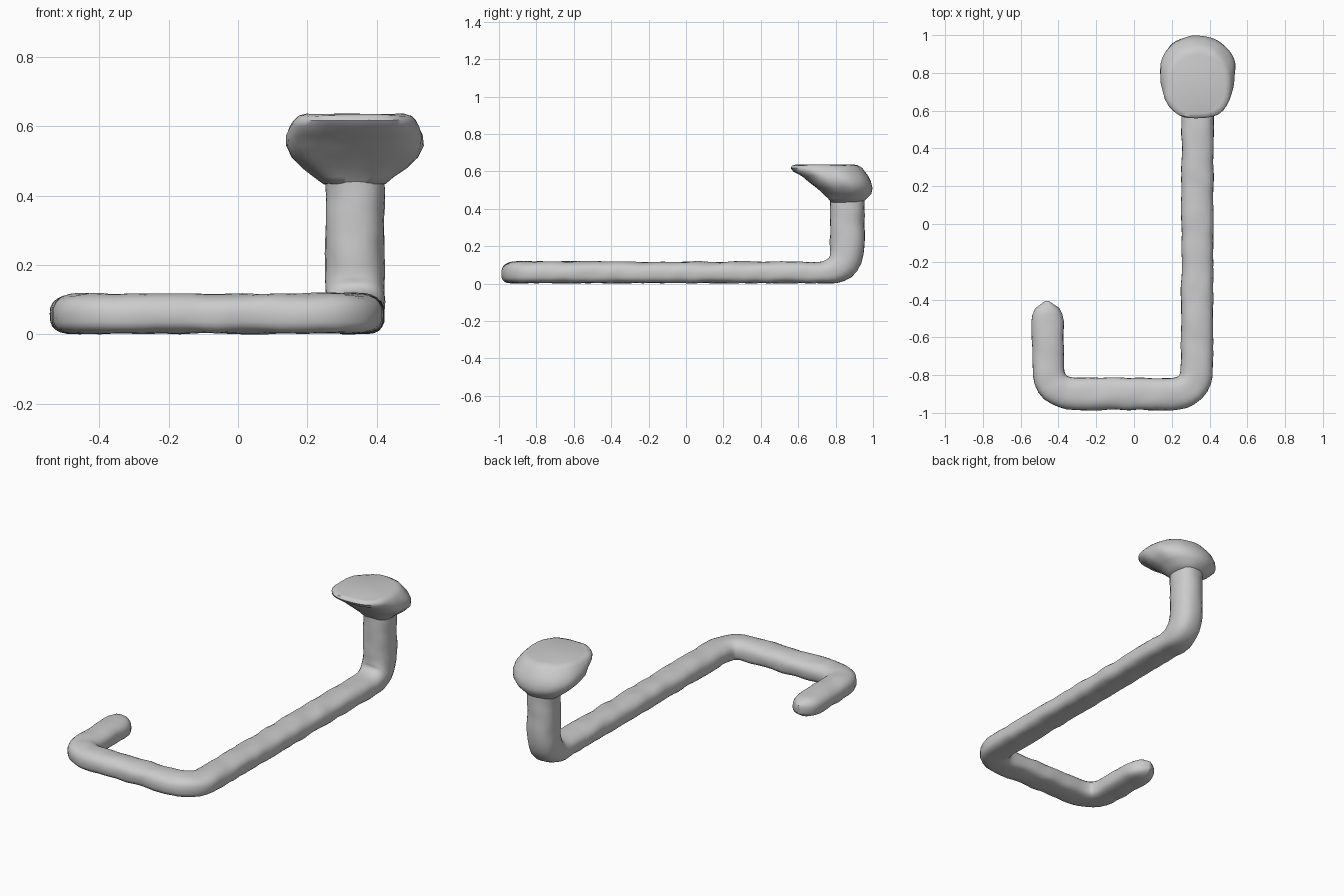
import bpy
import bmesh
import math
from mathutils import Vector, noise

cube = bpy.data.objects.get("Cube")
if cube:
    bpy.data.objects.remove(cube)

grey = bpy.data.materials.new("plain grey")
grey.use_nodes = True
COLOUR = (0.6, 0.6, 0.6, 1)
grey.diffuse_color = COLOUR
grey.node_tree.nodes["Principled BSDF"].inputs["Base Color"].default_value = COLOUR


def power(value, exponent):
    return math.copysign(abs(value) ** exponent, value)


def loft(name, rings, lumps):
    """Skin a list of point rings, cap both ends and roughen slightly."""
    bm = bmesh.new()
    loops = [[bm.verts.new(p) for p in ring] for ring in rings]
    n = len(loops[0])
    for a, b in zip(loops, loops[1:]):
        for i in range(n):
            j = (i + 1) % n
            bm.faces.new((a[i], a[j], b[j], b[i]))
    bm.faces.new(loops[0][::-1])
    bm.faces.new(loops[-1])
    bmesh.ops.recalc_face_normals(bm, faces=bm.faces)
    bm.normal_update()
    for v in bm.verts:
        v.co += v.normal * lumps * noise.noise(v.co * 14)
        v.co.z = max(v.co.z, 0)
    mesh = bpy.data.meshes.new(name)
    bm.to_mesh(mesh)
    bm.free()
    mesh.materials.append(grey)
    obj = bpy.data.objects.new(name, mesh)
    bpy.context.collection.objects.link(obj)
    bpy.ops.object.select_all(action="DESELECT")
    obj.select_set(True)
    bpy.context.view_layer.objects.active = obj
    bpy.ops.object.shade_smooth_by_angle(angle=math.radians(50))
    return obj


def rounded_path(corners, radius, step):
    """Straight runs joined by curved bends, evenly subdivided."""
    path = [corners[0]]

    def run_to(end):
        start = path[-1]
        count = max(1, round((end - start).length / step))
        path.extend(start.lerp(end, k / count) for k in range(1, count + 1))

    for before, c, after in zip(corners, corners[1:], corners[2:]):
        a = c + (before - c).normalized() * radius
        b = c + (after - c).normalized() * radius
        run_to(a)
        for k in range(1, 9):
            t = k / 8
            path.append(a.lerp(c, t).lerp(c.lerp(b, t), t))
    run_to(corners[-1])
    return path


# Bent rod: short hook, front bar, long bar and upright post
LOW = 0.06
corners = [Vector(p) for p in ((-0.46, -0.41, LOW), (-0.452, -0.9, LOW),
                               (0.333, -0.9, LOW), (0.338, 0.862, LOW),
                               (0.338, 0.862, 0.5))]
path = rounded_path(corners, 0.14, 0.035)
rings = []
travel = 0
for i, p in enumerate(path):
    tangent = (path[min(i + 1, len(path) - 1)] - path[max(i - 1, 0)]).normalized()
    if i:
        travel += (p - path[i - 1]).length
    # The section is flat-bottomed when lying and round when standing
    rise = max(0, tangent.z)
    side = tangent.cross(Vector((0, 0, 1)))
    if side.length < 0.1 or rise > 0.02:
        side = Vector((1, 0, 0))
    side.normalize()
    up = side.cross(tangent).normalized()
    # Rounded free end of the hook
    d = min(1, travel / 0.11)
    tip = 0.12 + 0.88 * math.sqrt(1 - (1 - d) ** 2)
    width = 0.085 * tip
    height = (0.058 + 0.034 * rise) * (0.35 + 0.65 * tip)
    ring = []
    for k in range(24):
        t = math.tau * k / 24
        s, c = math.sin(t), math.cos(t)
        e = 2 / (2.3 if s > 0 else 3.2 - 0.9 * rise)
        ring.append(p + side * width * power(c, e) + up * height * power(s, e))
    rings.append(ring)
loft("bent_rod", rings, 0.006)

# Wedge-shaped head: layers of (height, front y, back y, half width)
layers = [(0.435, 0.775, 0.945, 0.09), (0.455, 0.76, 0.965, 0.115),
          (0.48, 0.735, 0.99, 0.15), (0.51, 0.70, 0.998, 0.183),
          (0.545, 0.655, 0.99, 0.199), (0.575, 0.62, 0.975, 0.197),
          (0.60, 0.575, 0.955, 0.188), (0.618, 0.56, 0.94, 0.178),
          (0.63, 0.565, 0.92, 0.165), (0.635, 0.585, 0.895, 0.145)]
rings = []
for z, front, back, half in layers:
    middle = 0.5 * (front + back)
    ring = []
    for k in range(40):
        t = math.tau * k / 40
        s, c = math.sin(t), math.cos(t)
        e = 2 / (2.1 if s > 0 else 2.6)
        ring.append((0.337 + half * power(c, e),
                     middle + 0.5 * (back - front) * power(s, e), z))
    rings.append(ring)
loft("wedge_head", rings, 0.005)
